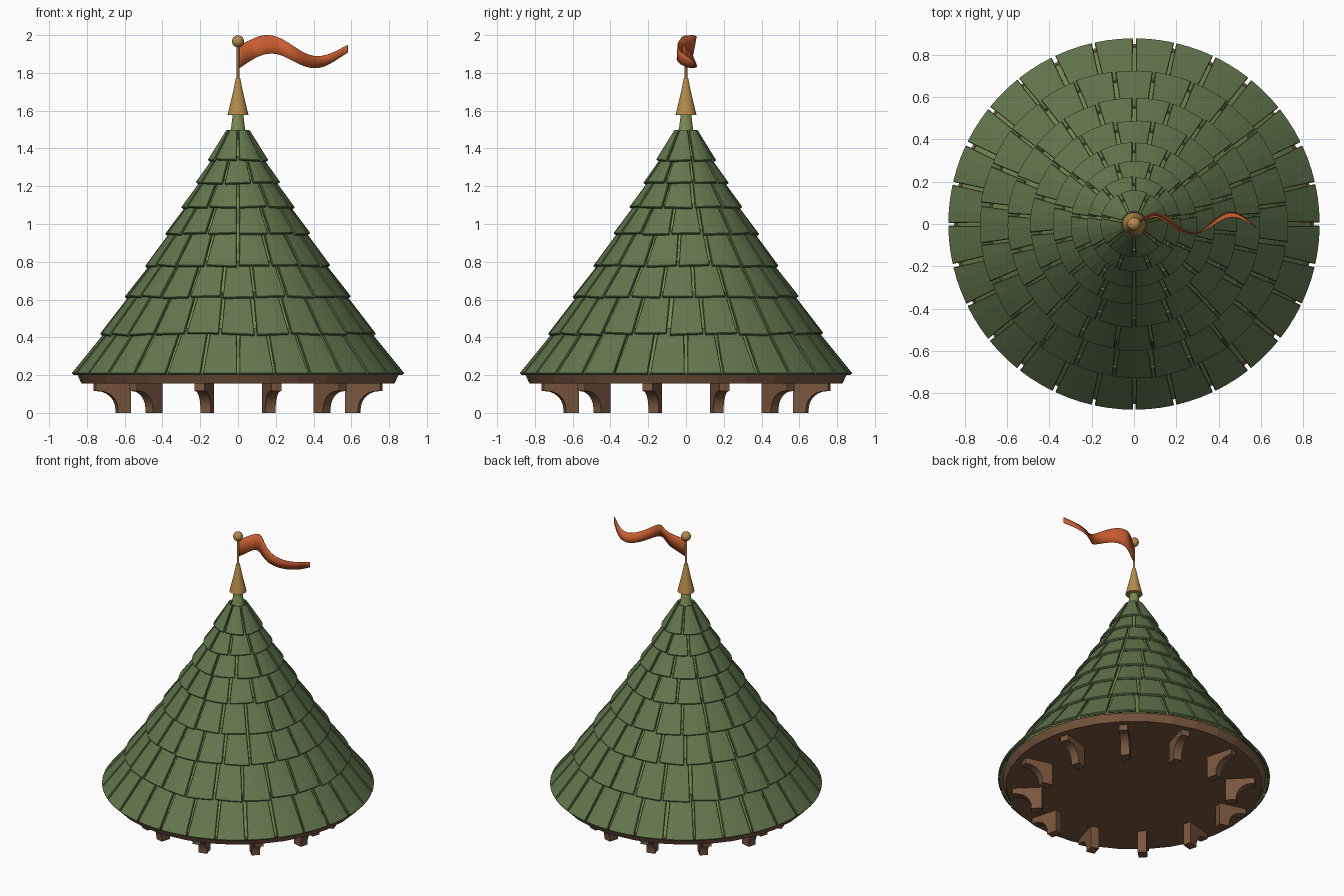
import bpy, bmesh, math, random
from math import sin, cos, pi, radians
from mathutils import Matrix

random.seed(4)
if "Cube" in bpy.data.objects:
    bpy.data.objects.remove(bpy.data.objects["Cube"])


def material(name, rgb):
    m = bpy.data.materials.new(name)
    m.use_nodes = True
    m.diffuse_color = (*rgb, 1)
    m.node_tree.nodes["Principled BSDF"].inputs["Base Color"].default_value = (*rgb, 1)
    return m


TILE = material("tile green", (0.125, 0.185, 0.075))
MOSS = material("light moss green", (0.19, 0.26, 0.08))
WOOD = material("brown wood", (0.19, 0.095, 0.048))
GOLD = material("old gold", (0.47, 0.26, 0.065))
CLOTH = material("orange cloth", (0.58, 0.11, 0.03))


def finish(name, bm, mat, smooth=False):
    bmesh.ops.recalc_face_normals(bm, faces=bm.faces)
    me = bpy.data.meshes.new(name)
    bm.to_mesh(me)
    bm.free()
    me.materials.append(mat)
    ob = bpy.data.objects.new(name, me)
    bpy.context.collection.objects.link(ob)
    if smooth:
        bpy.ops.object.select_all(action='DESELECT')
        ob.select_set(True)
        bpy.context.view_layer.objects.active = ob
        bpy.ops.object.shade_smooth_by_angle(angle=radians(35))
    return ob


def lathe(name, profile, sides, mat, smooth=True):
    """Spin a (radius, height) profile around z and cap both ends."""
    bm = bmesh.new()
    rings = [[bm.verts.new((r * cos(2 * pi * k / sides), r * sin(2 * pi * k / sides), z))
              for k in range(sides)] for r, z in profile]
    for a, b in zip(rings, rings[1:]):
        for k in range(sides):
            j = (k + 1) % sides
            bm.faces.new((a[k], a[j], b[j], b[k]))
    bm.faces.new(rings[0])
    bm.faces.new(rings[-1])
    return finish(name, bm, mat, smooth)


# Lower outer edge (radius, height) of each shingle row, and tiles per row
ROWS = [(0.88, 0.21), (0.73, 0.42), (0.6, 0.615), (0.49, 0.78),
        (0.385, 0.95), (0.3, 1.09), (0.225, 1.22), (0.16, 1.34), (0.08, 1.5)]
COUNTS = [28, 24, 21, 17, 14, 11, 9, 7]

# Roof core showing between the shingles
lathe("roof_core", [(r - 0.042, z) for r, z in ROWS] + [(0.025, 1.6)], 48, MOSS)


def shingle_row(index):
    (r0, z0), (r1, z1) = ROWS[index], ROWS[index + 1]
    last = index == len(COUNTS) - 1
    reach = 1.0 if last else 1.15
    dr, dz = (r1 - 0.02 - r0) * reach, (z1 - z0) * reach
    length = math.hypot(dr, dz)
    nr, nz = dz / length, -dr / length
    thick, segs = 0.016, 3
    step = 2 * pi / COUNTS[index]
    bm = bmesh.new()
    for k in range(COUNTS[index]):
        mid = pi / 2 + (k + (0.5 if index % 2 == 0 else 0)) * step + random.uniform(-1, 1) * 0.004
        low = random.uniform(-0.02, 0.02)
        tilt = random.uniform(-0.02, 0.02)
        half = [step / 2 - 0.007 / r0, step / 2 * 0.93 - 0.005 / r0]
        rows = []
        for t, depth in ((0, 0), (1, 0), (1, thick), (0, thick)):
            line = []
            for s in range(segs + 1):
                u = 2 * s / segs - 1
                a = mid + u * half[t]
                along = t + (1 - t) * (low + tilt * u) * (index > 0)
                r = r0 + dr * along - nr * depth
                z = z0 + dz * along - nz * depth
                line.append(bm.verts.new((r * cos(a), r * sin(a), z)))
            rows.append(line)
        for i in range(4):
            a, b = rows[i], rows[(i + 1) % 4]
            for s in range(segs):
                bm.faces.new((a[s], a[s + 1], b[s + 1], b[s]))
        bm.faces.new([line[0] for line in rows])
        bm.faces.new([line[-1] for line in rows])
    ob = finish(f"shingle_row_{index + 1}", bm, TILE)
    bevel = ob.modifiers.new("soft edges", 'BEVEL')
    bevel.width = 0.003
    bevel.segments = 1
    bevel.limit_method = 'ANGLE'
    bevel.angle_limit = radians(40)


for i in range(len(COUNTS)):
    shingle_row(i)

# Eaves board with its flat underside
lathe("eaves_board", [(0.828, 0.155), (0.852, 0.205), (0.84, 0.215)], 32, WOOD, False)


# Curved support brackets around the underside
def bracket(index):
    outline = [(0.595, 0.16), (0.595, 0), (0.665, 0)]
    for k in range(7):
        a = k / 6 * pi / 2
        outline.append((0.765 - 0.1 * cos(a), 0.02 + 0.095 * sin(a)))
    outline += [(0.785, 0.115), (0.785, 0.16)]
    bm = bmesh.new()
    face = bm.faces.new([bm.verts.new((r, -0.028, z)) for r, z in outline])
    out = bmesh.ops.extrude_face_region(bm, geom=[face])
    moved = [v for v in out["geom"] if isinstance(v, bmesh.types.BMVert)]
    bmesh.ops.translate(bm, verts=moved, vec=(0, 0.056, 0))
    bm.transform(Matrix.Rotation(radians(15 + 30 * index), 4, 'Z'))
    finish(f"bracket_{index + 1}", bm, WOOD, True)


for i in range(12):
    bracket(i)

# Finial, pole and ball
lathe("finial", [(0.055, 1.578), (0.05, 1.6), (0.038, 1.65), (0.026, 1.7),
                 (0.017, 1.745), (0.012, 1.77)], 24, GOLD)
lathe("flag_pole", [(0.007, 1.75), (0.007, 1.96)], 12, GOLD)
bm = bmesh.new()
bmesh.ops.create_uvsphere(bm, u_segments=20, v_segments=12, radius=0.032,
                          matrix=Matrix.Translation((0, 0, 1.967)))
finish("pole_ball", bm, GOLD, True)

# Waving pennant, tapering away from the pole
bm = bmesh.new()
previous = None
for k in range(33):
    t = k / 32
    x = 0.004 + 0.576 * t
    y = 0.045 * sin(2 * pi * x / 0.37) * min(1, 0.5 + 3 * t)
    mid = 1.904 + 0.047 * sin(2 * pi * (x - 0.04) / 0.5)
    half = 0.06 - 0.04 * t
    column = [bm.verts.new((x, y + 0.012 * s * sin(2 * pi * t), mid + s * half)) for s in (-1, 0, 1)]
    if previous:
        for j in range(2):
            bm.faces.new((previous[j], column[j], column[j + 1], previous[j + 1]))
    previous = column
flag = finish("pennant", bm, CLOTH, True)
solid = flag.modifiers.new("cloth thickness", 'SOLIDIFY')
solid.thickness = 0.004
solid.offset = 0
